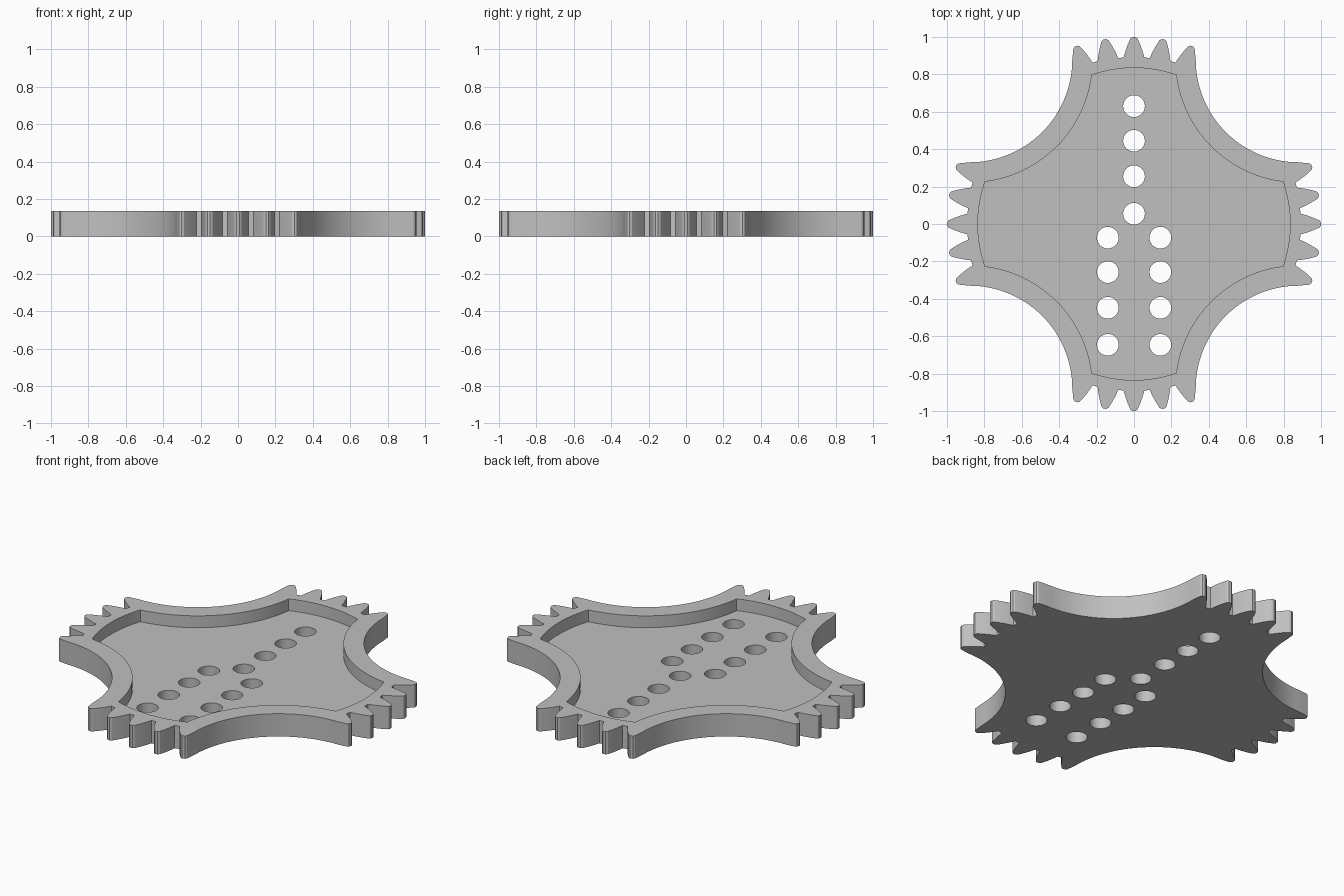
import bpy, bmesh, math
from mathutils import Vector, Matrix

HEIGHT = 0.135      # full plate thickness
FLOOR = 0.065       # thickness left under the pocket
PITCH = math.radians(9)
ARC_CENTRE = 0.88   # centre of the scalloped corners, on the diagonal

if "Cube" in bpy.data.objects:
    bpy.data.objects.remove(bpy.data.objects["Cube"], do_unlink=True)

grey = bpy.data.materials.new("plain grey")
grey.use_nodes = True
grey.diffuse_color = (0.53, 0.53, 0.53, 1)
grey.node_tree.nodes["Principled BSDF"].inputs["Base Color"].default_value = grey.diffuse_color


def turn(points, angle):
    rot = Matrix.Rotation(angle, 2)
    return [rot @ Vector(p) for p in points]


def arc(cx, cy, radius, start, end, steps):
    """Points along an arc, angles in degrees."""
    angles = [math.radians(start + (end - start) * i / steps) for i in range(steps + 1)]
    return [Vector((cx + radius * math.cos(a), cy + radius * math.sin(a))) for a in angles]


def four_fold(quarter):
    return [p for k in range(4) for p in turn(quarter, k * math.pi / 2)]


def add_prism(bm, outline, z0, z1):
    base = bm.faces.new([bm.verts.new((p.x, p.y, z0)) for p in outline])
    up = bmesh.ops.extrude_face_region(bm, geom=[base])["geom"]
    bmesh.ops.translate(bm, vec=(0, 0, z1 - z0),
                        verts=[g for g in up if isinstance(g, bmesh.types.BMVert)])


def make_object(name, outlines, z0, z1):
    bm = bmesh.new()
    for outline in outlines:
        add_prism(bm, outline, z0, z1)
    bmesh.ops.recalc_face_normals(bm, faces=bm.faces)
    mesh = bpy.data.meshes.new(name)
    bm.to_mesh(mesh)
    bm.free()
    mesh.materials.append(grey)
    obj = bpy.data.objects.new(name, mesh)
    bpy.context.collection.objects.link(obj)
    return obj


# One toothed arm pointing along +y, listed from its right to its left side
flank = [(0.056, 0.89), (0.044, 0.93), (0.031, 0.965), (0.018, 0.993), (0.008, 1.0)]
tooth = flank + [(-x, y) for x, y in reversed(flank)]
arm = []
for i in range(-2, 3):
    points = tooth
    if i == -2:                     # outer teeth run straight into the scallop
        points = tooth[3:]
    elif i == 2:
        points = tooth[:-3]
    arm += turn(points, i * PITCH)

# Scallop between this arm and the next one
scallop = arc(-ARC_CENTRE, ARC_CENTRE, 0.55, 0, -90, 32)
plate = make_object("toothed_plate", [four_fold(arm + scallop)], 0, HEIGHT)

# Pocket: bowed end on each arm, with a scallop parallel to the outer one
bow = math.degrees(math.asin(0.226 / 0.68))
end_bow = arc(0, 0.155, 0.68, 90 - bow, 90 + bow, 12)
lean = math.degrees(math.asin(0.09 / 0.66))
inner_scallop = arc(-ARC_CENTRE, ARC_CENTRE, 0.66, -lean, lean - 90, 32)
pocket = make_object("pocket_cutter", [four_fold(end_bow + inner_scallop[1:-1])],
                     FLOOR, HEIGHT + 0.1)

# Holes: single row along the back arm, double row along the front arm
centres = [(0, y) for y in (0.63, 0.445, 0.255, 0.055)]
centres += [(x, y) for x in (-0.14, 0.141) for y in (-0.073, -0.257, -0.448, -0.646)]
holes = make_object("hole_cutter", [arc(x, y, 0.058, 0, 348.75, 31) for x, y in centres],
                    -0.1, HEIGHT + 0.1)

# Cut, then drop the cutters
for cutter in (pocket, holes):
    mod = plate.modifiers.new(cutter.name, "BOOLEAN")
    mod.operation = "DIFFERENCE"
    mod.solver = "EXACT"
    mod.object = cutter
graph = bpy.context.evaluated_depsgraph_get()
cut_mesh = bpy.data.meshes.new_from_object(plate.evaluated_get(graph))
plate.modifiers.clear()
plate.data = cut_mesh
for cutter in (pocket, holes):
    bpy.data.objects.remove(cutter, do_unlink=True)

bpy.ops.object.select_all(action="DESELECT")
plate.select_set(True)
bpy.context.view_layer.objects.active = plate
bpy.ops.object.shade_smooth_by_angle(angle=math.radians(25))
